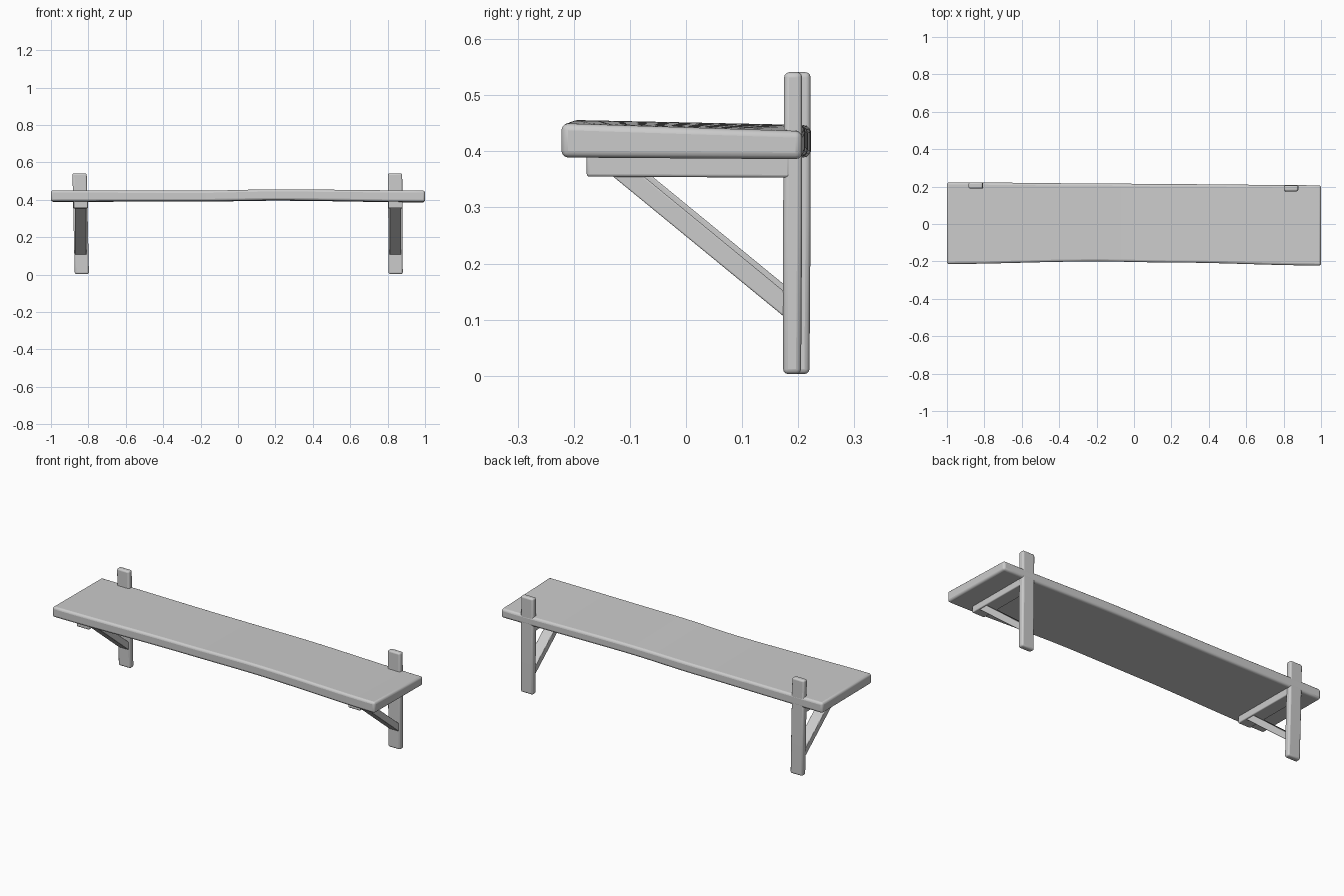
import bpy, bmesh
from mathutils import Vector

if "Cube" in bpy.data.objects:
    bpy.data.objects.remove(bpy.data.objects["Cube"])


def finish(name, bm, bevel):
    bmesh.ops.recalc_face_normals(bm, faces=bm.faces)
    me = bpy.data.meshes.new(name)
    bm.to_mesh(me)
    bm.free()
    ob = bpy.data.objects.new(name, me)
    bpy.context.collection.objects.link(ob)
    mod = ob.modifiers.new("rounded_edges", 'BEVEL')
    mod.width = bevel
    mod.segments = 3
    mod.limit_method = 'ANGLE'
    mod.angle_limit = 0.7
    bpy.ops.object.select_all(action='DESELECT')
    ob.select_set(True)
    bpy.context.view_layer.objects.active = ob
    bpy.ops.object.shade_smooth_by_angle(angle=0.7)
    return ob


def loft(name, rings, bevel):
    """Solid through a list of four-cornered rings."""
    bm = bmesh.new()
    vs = [[bm.verts.new(p) for p in r] for r in rings]
    for a, b in zip(vs, vs[1:]):
        for i in range(4):
            j = (i + 1) % 4
            bm.faces.new((a[i], a[j], b[j], b[i]))
    bm.faces.new(vs[0])
    bm.faces.new(vs[-1])
    return finish(name, bm, bevel)


def side_prism(name, profile, x0, x1, bevel):
    """Extrude a four-point (y, z) profile along x."""
    return loft(name, [[(x, y, z) for y, z in profile] for x in (x0, x1)], bevel)


def smooth_keys(keys, x):
    """Smooth interpolation between keyed tuples (x, value, ...)."""
    for a, b in zip(keys, keys[1:]):
        if x <= b[0]:
            t = (x - a[0]) / (b[0] - a[0])
            t = t * t * (3 - 2 * t)
            return [p + (q - p) * t for p, q in zip(a[1:], b[1:])]
    return keys[-1][1:]


# Shelf board, gently warped: x, front y, back y, bottom z, top front z, top back z
board_keys = [
    (-1.0, -0.214, 0.223, 0.392, 0.450, 0.447),
    (-0.2, -0.200, 0.217, 0.393, 0.449, 0.445),
    (0.2, -0.206, 0.213, 0.398, 0.456, 0.447),
    (1.0, -0.222, 0.207, 0.389, 0.450, 0.436),
]
rings = []
for i in range(33):
    x = -1 + i / 16
    f, b, z0, zf, zb = smooth_keys(board_keys, x)
    rings.append([(x, f, z0), (x, b, z0 - 0.003), (x, b, zb), (x, f, zf)])
loft("shelf_board", rings, 0.012)

# Two brackets: side, bottom x centre, top x centre, y shift
for side, xb, xt, dy in (("left", -0.835, -0.847, 0.015), ("right", 0.843, 0.840, 0.0)):
    # Upright post, passing the back edge of the board
    post = []
    for z, cx, y0, y1 in ((0.003, xb, 0.173, 0.205), (0.27, (xb + xt) / 2, 0.173, 0.207),
                          (0.541, xt, 0.175, 0.207)):
        post.append([(cx - 0.038, y0 + dy, z), (cx + 0.038, y0 + dy, z),
                     (cx + 0.038, y1 + dy, z), (cx - 0.038, y1 + dy, z)])
    loft(side + "_post", post, 0.009)

    # Horizontal arm under the board
    cx = (xb + xt) / 2
    arm = [(-0.177 + dy / 2, 0.355), (0.185 + dy, 0.353), (0.185 + dy, 0.405), (-0.177 + dy / 2, 0.405)]
    side_prism(side + "_arm", arm, cx - 0.038, cx + 0.038, 0.005)

    # Diagonal brace
    brace = [(-0.142 + dy, 0.365), (0.185 + dy, 0.097), (0.185 + dy, 0.142), (-0.087 + dy, 0.365)]
    side_prism(side + "_brace", brace, cx - 0.031, cx + 0.031, 0.003)
